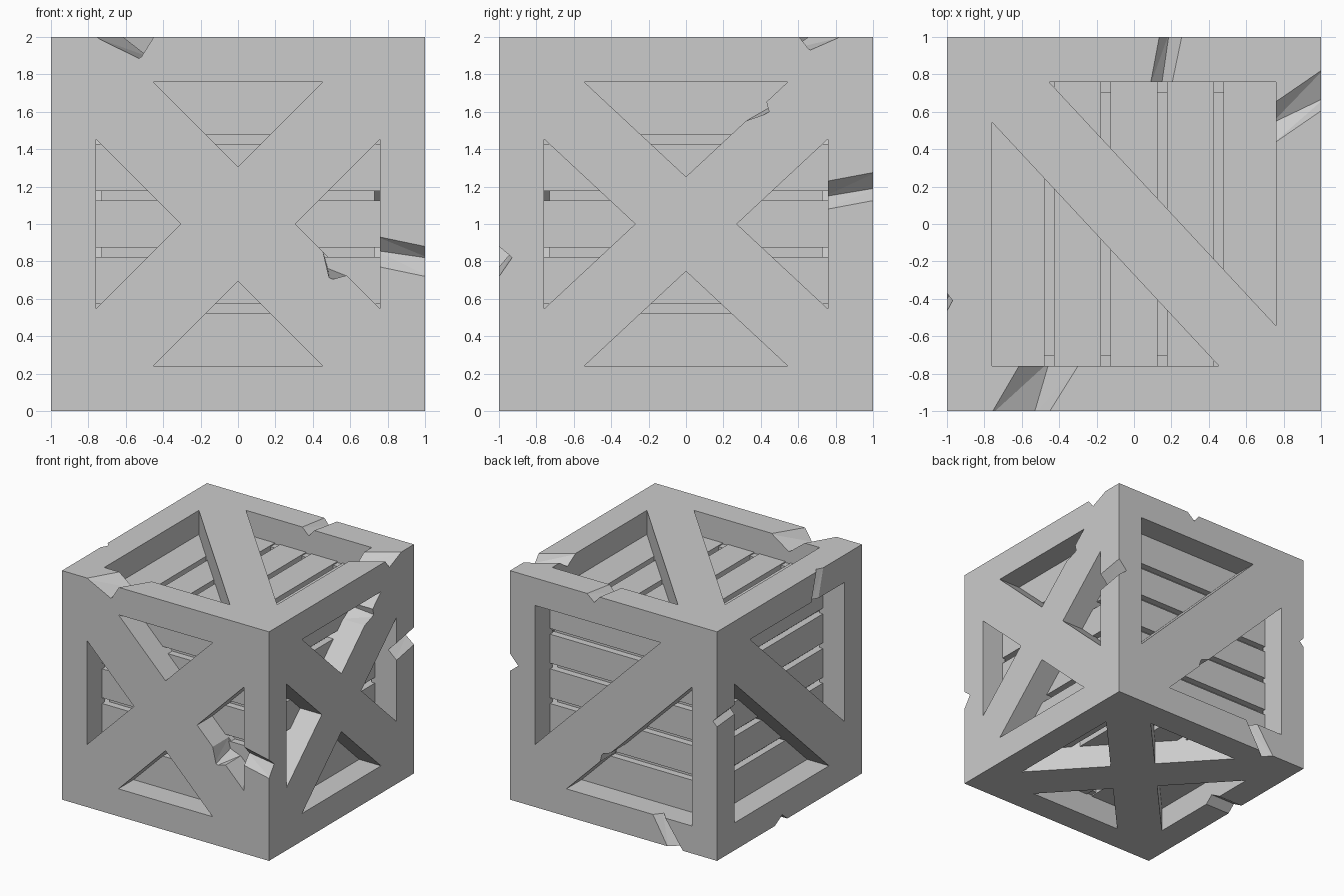
import bpy
import bmesh
from mathutils import Vector

cube = bpy.data.objects.get("Cube")
if cube:
    bpy.data.objects.remove(cube, do_unlink=True)

GREY = (0.6, 0.6, 0.6, 1.0)
RIM = 0.76      # inner edge of the border
FLOOR = 0.73    # pocket floor
PLANK = 0.79    # outer face of the slats
PITCH = 0.3025
GAP = 0.05

material = bpy.data.materials.new("plain grey")
material.use_nodes = True
material.diffuse_color = GREY
material.node_tree.nodes["Principled BSDF"].inputs["Base Color"].default_value = GREY

# Sides of the crate as (axis, sign)
FRONT, BACK = (1, -1), (1, 1)
RIGHT, LEFT = (0, 1), (0, -1)
TOP, BOTTOM = (2, 1), (2, -1)


def place(side, u, v, d):
    """Point on a side: u and v across it, d outward from the centre."""
    axis, sign = side
    p = [u, v]
    p.insert(axis, sign * d)
    return Vector(p) + Vector((0, 0, 1))


def add_hull(bm, points):
    verts = [bm.verts.new(p) for p in points]
    result = bmesh.ops.convex_hull(bm, input=verts)
    loose = [v for v in result["geom_interior"] if isinstance(v, bmesh.types.BMVert)]
    bmesh.ops.delete(bm, geom=loose, context="VERTS")


def finish(name, bm):
    bmesh.ops.recalc_face_normals(bm, faces=bm.faces)
    bmesh.ops.dissolve_limit(bm, angle_limit=0.001, verts=bm.verts, edges=bm.edges)
    mesh = bpy.data.meshes.new(name)
    bm.to_mesh(mesh)
    bm.free()
    mesh.materials.append(material)
    obj = bpy.data.objects.new(name, mesh)
    bpy.context.collection.objects.link(obj)
    return obj


def box(bm, side, us, vs, ds):
    add_hull(bm, [place(side, u, v, d) for u in us for v in vs for d in ds])


# Solid block that becomes the frame
bm = bmesh.new()
box(bm, TOP, (-1, 1), (-1, 1), (-1, 1))
frame = finish("crate_frame", bm)


def cut(points):
    bm = bmesh.new()
    add_hull(bm, points)
    cutter = finish("cutter", bm)
    cutter.hide_render = True
    mod = frame.modifiers.new("cut", "BOOLEAN")
    mod.operation = "DIFFERENCE"
    mod.solver = "EXACT"
    mod.object = cutter
    bpy.context.view_layer.objects.active = frame
    bpy.ops.object.modifier_apply(modifier=mod.name)
    bpy.data.objects.remove(cutter, do_unlink=True)


def pocket(side, corners):
    cut([place(side, u, v, d) for u, v in corners for d in (FLOOR, 1.1)])


def cross_brace(side, a, b):
    slope = (RIM + b) / (RIM + a)
    for s in (-1, 1):
        pocket(side, [(-a, s * RIM), (a, s * RIM), (0, s * (RIM - a * slope))])
        pocket(side, [(s * RIM, -b), (s * RIM, b), (s * (RIM - b / slope), 0)])


def single_brace(side, a, b, mirror=1):
    for s in (-1, 1):
        m = s * mirror
        pocket(side, [(m * RIM, s * RIM), (-m * a, s * RIM), (m * RIM, -s * b)])


# Triangular openings that leave the braces
SHORT, LONG = 0.455, 0.545
cross_brace(FRONT, SHORT, SHORT)
cross_brace(RIGHT, LONG, SHORT)
cross_brace(BOTTOM, SHORT, LONG)
single_brace(TOP, SHORT, LONG)
single_brace(BACK, SHORT, SHORT)
single_brace(LEFT, LONG, SHORT, mirror=-1)


def notch(side, run, sign, inner, outer, depth):
    """V-shaped nick across a border bar, from its inner to its outer edge."""
    points = []
    for t in (-0.1, 1.1):
        along = sign * (RIM + t * (1 - RIM))
        left, tip, right = (i + (o - i) * t for i, o in zip(inner, outer))
        for c, d in ((left, 1), (left, 1.2), (tip, 1 - depth), (right, 1), (right, 1.2)):
            u, v = (along, c) if run == "u" else (c, along)
            points.append(place(side, u, v, d))
    cut(points)


# Nicks in the border
notch(TOP, "v", -1, (-0.615, -0.46, -0.3), (-0.755, -0.53, -0.45), 0.115)
notch(TOP, "v", 1, (0.09, 0.15, 0.205), (0.135, 0.185, 0.255), 0.06)
notch(TOP, "u", 1, (0.44, 0.55, 0.655), (0.605, 0.665, 0.82), 0.07)
notch(FRONT, "u", 1, (-0.23, -0.145, -0.07), (-0.28, -0.18, -0.12), 0.07)
notch(RIGHT, "u", 1, (0.08, 0.15, 0.23), (0.125, 0.19, 0.275), 0.08)
notch(LEFT, "v", 1, (-0.4, -0.35, -0.3), (-0.465, -0.41, -0.37), 0.03)
notch(LEFT, "u", 1, (0.19, 0.23, 0.27), (0.17, 0.21, 0.25), 0.04)
notch(BACK, "v", -1, (-0.5, -0.44, -0.38), (-0.67, -0.6, -0.52), 0.07)
notch(BOTTOM, "u", -1, (0.03, 0.1, 0.2), (0.03, 0.1, 0.2), 0.06)


def chip(side, start, end, tip, deep_tip, open_side):
    """Splinter broken out of the edge of a brace."""
    outer = [(*p, 1.05) for p in (start, end, tip, open_side)]
    inner = [(*p, 0.78) for p in (start, end, deep_tip, open_side)]
    cut([place(side, *p) for p in outer + inner])


# Splinters in the braces
chip(FRONT, (0.455, -0.15), (0.58, -0.275), (0.49, -0.3), (0.48, -0.235), (0.6, -0.1))
chip(RIGHT, (0.43, 0.653), (0.32, 0.551), (0.445, 0.595), (0.44, 0.62), (0.3, 0.7))
chip(BACK, (0.13, -0.435), (0.03, -0.335), (0.11, -0.36), (0.1, -0.385), (0, -0.5))

# Slats behind the braces, five on each side
SIDES = {"front": FRONT, "back": BACK, "right": RIGHT,
         "left": LEFT, "top": TOP, "bottom": BOTTOM}
END = 0.78
for name, side in SIDES.items():
    bm = bmesh.new()
    for i in range(-2, 3):
        half = (PITCH - GAP) / 2
        low = -END if i == -2 else i * PITCH - half
        high = END if i == 2 else i * PITCH + half
        length, width = (-END, END), (low, high)
        if side[0] == 2:
            box(bm, side, width, length, (0.7, PLANK))
        else:
            box(bm, side, length, width, (0.7, PLANK))
    finish(name + "_slats", bm)
